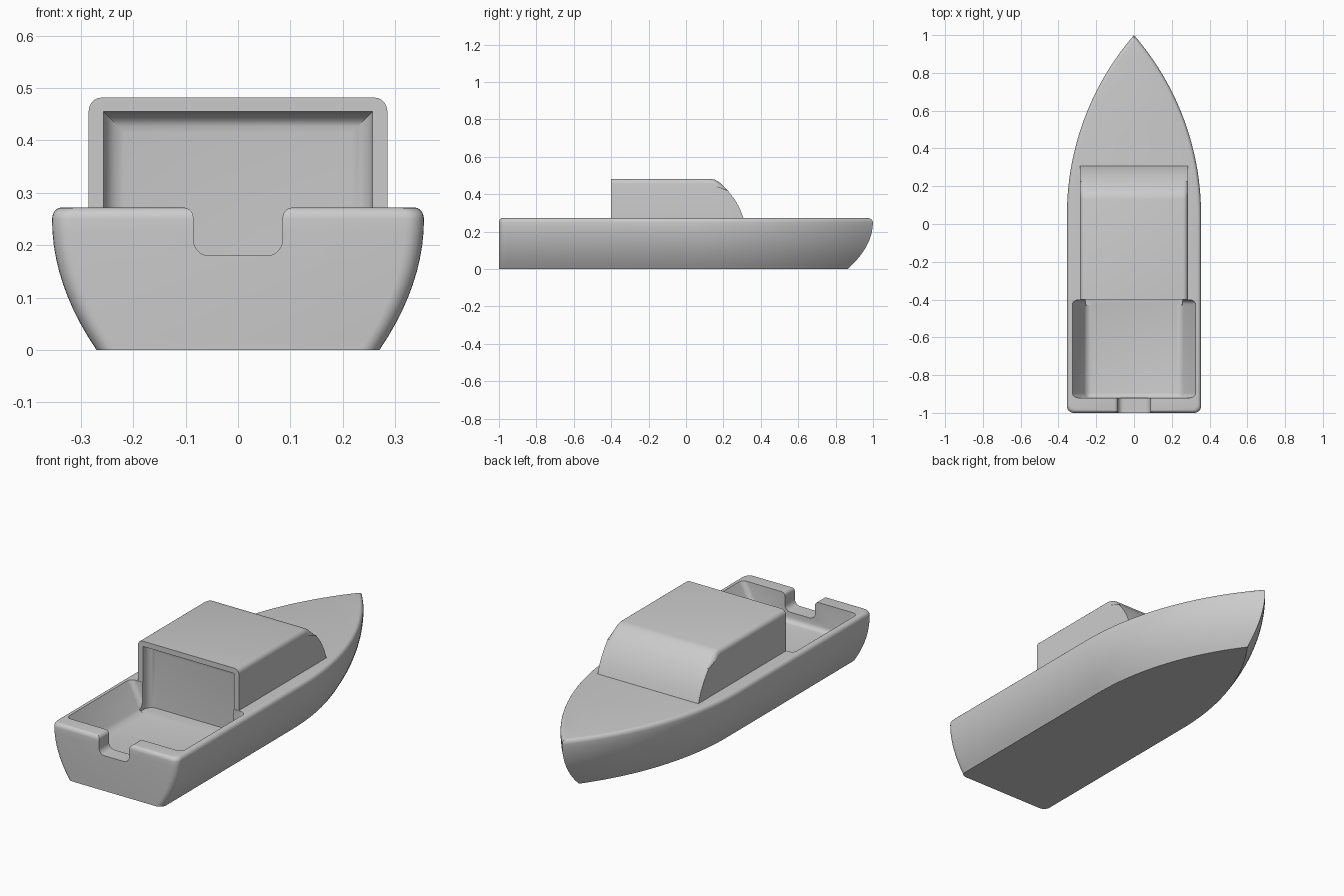
import bpy, bmesh, math

if "Cube" in bpy.data.objects:
    bpy.data.objects.remove(bpy.data.objects["Cube"])

W, R, Y0, H = 0.355, 1.447, 0.05, 0.272   # half beam, bow radius, bow start, deck height


def make_object(name, bm):
    bmesh.ops.recalc_face_normals(bm, faces=bm.faces[:])
    mesh = bpy.data.meshes.new(name)
    bm.to_mesh(mesh)
    bm.free()
    obj = bpy.data.objects.new(name, mesh)
    bpy.context.collection.objects.link(obj)
    return obj


def loft(rings):
    bm = bmesh.new()
    rows = [[bm.verts.new(p) for p in ring] for ring in rings]
    n = len(rows[0])
    for a, b in zip(rows, rows[1:]):
        for i in range(n):
            j = (i + 1) % n
            bm.faces.new((a[i], a[j], b[j], b[i]))
    bm.faces.new(rows[0])
    bm.faces.new(rows[-1])
    return bm


def bevel(bm, test, offset, segments=5):
    edges = [e for e in bm.edges if test(e.verts[0].co, e.verts[1].co)]
    bmesh.ops.bevel(bm, geom=edges, offset=offset, segments=segments,
                    profile=0.5, affect='EDGES', clamp_overlap=True)


def hull_ring(z, d, stern):
    # half outline from stern to bow, then mirrored
    r, half = 0.035, []
    for i in range(7):
        a = -math.pi / 2 + math.pi / 2 * i / 6
        half.append((W - d - r + r * math.cos(a), -1 + stern + r + r * math.sin(a)))
    cx, rad = W - R, R - d
    end = math.acos(-cx / rad)
    for i in range(28):
        a = end * i / 28
        half.append((cx + rad * math.cos(a), Y0 + rad * math.sin(a)))
    tip = [(0, Y0 + rad * math.sin(end))]
    outline = half + tip + [(-x, y) for x, y in reversed(half)]
    return [(x, y, z) for x, y in outline]


def box_rings(x0, x1, ya, yb, z0, z1):
    return [[(-x, ya, z), (x, ya, z), (x, yb, z), (-x, yb, z)] for x, z in ((x0, z0), (x1, z1))]


def boolean(target, other, operation):
    mod = target.modifiers.new(operation, 'BOOLEAN')
    mod.operation, mod.object, mod.solver = operation, other, 'EXACT'
    bpy.context.view_layer.objects.active = target
    bpy.ops.object.modifier_apply(modifier=mod.name)
    bpy.data.objects.remove(other, do_unlink=True)


# Hull: flared sides with a rounded gunwale
rings = [hull_ring(0.25 * i / 10, 0.085 * (1 - i / 10) ** 2, 0) for i in range(11)]
for i in range(1, 6):
    a = math.pi / 2 * i / 5
    rings.append(hull_ring(0.25 + (H - 0.25) * math.sin(a), 0.018 * (1 - math.cos(a)),
                           0.018 * (1 - math.cos(a))))
boat = make_object("boat_hull", loft(rings))

# Cabin: side profile extruded across, rounded along the sides
profile = [(-0.4, 0.2), (-0.4, 0.482), (0.13, 0.482), (0.155, 0.477), (0.18, 0.462),
           (0.225, 0.418), (0.26, 0.372), (0.287, 0.325), (0.308, 0.27), (0.325, 0.2)]
bm = loft([[(x, y, z) for y, z in profile] for x in (-0.285, 0.285)])
bevel(bm, lambda a, b: abs(a.x - b.x) < 1e-4 and max(a.z, b.z) > 0.25
      and max(a.y, b.y) > -0.39, 0.04)
boolean(boat, make_object("cabin", bm), 'UNION')

# Cockpit well
bm = loft(box_rings(0.25, 0.368, -0.92, -0.402, 0.13, 0.35))
bevel(bm, lambda a, b: True, 0.025)
boolean(boat, make_object("cockpit_cutter", bm), 'DIFFERENCE')

# Cabin rear recess, rounded at its inner end
bm = loft(box_rings(0.257, 0.257, -0.43, -0.35, 0.131, 0.455))
bevel(bm, lambda a, b: min(a.y, b.y) > -0.36 and max(a.z, b.z) > 0.2, 0.04)
boolean(boat, make_object("recess_cutter", bm), 'DIFFERENCE')

# Transom notch: rounded bottom and flared top lips
half = [(0.085 - 0.03 + 0.03 * math.sin(a), 0.21 - 0.03 * math.cos(a))
        for a in [math.pi / 2 * i / 6 for i in range(7)]]
half += [(0.105 - 0.02 * math.cos(a), H - 0.02 + 0.02 * math.sin(a))
         for a in [math.pi / 2 * i / 6 for i in range(6)]]
half += [(0.105, H + 0.0005), (0.105, 0.35)]
outline = half + [(-x, z) for x, z in reversed(half)]
bm = loft([[(x, y, z) for x, z in outline] for y in (-1.1, -0.85)])
boolean(boat, make_object("notch_cutter", bm), 'DIFFERENCE')

# Smooth shading with sharp creases
bpy.ops.object.select_all(action='DESELECT')
boat.select_set(True)
bpy.context.view_layer.objects.active = boat
bpy.ops.object.shade_smooth_by_angle(angle=math.radians(30))
